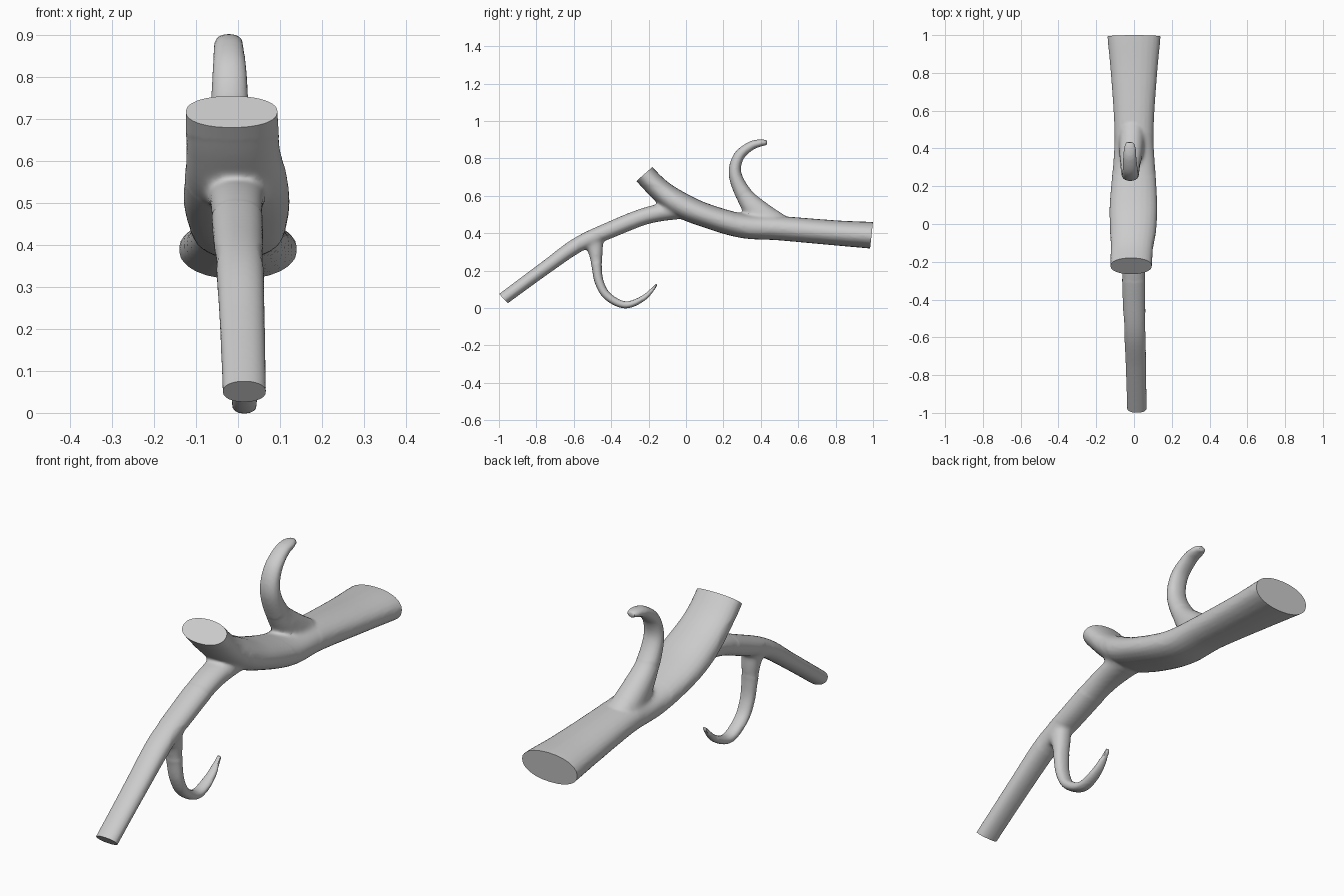
import bpy, bmesh, math
from mathutils import Vector

if "Cube" in bpy.data.objects:
    bpy.data.objects.remove(bpy.data.objects["Cube"])

SIDES, STEPS = 24, 8


def spline(pts):
    """Smooth interpolation through rows of (x, y, z, thickness, width)."""
    p = [pts[0]] + pts + [pts[-1]]
    out = []
    for i in range(1, len(p) - 2):
        for s in range(STEPS):
            t = s / STEPS
            out.append([0.5 * (2 * b + (c - a) * t + (2 * a - 5 * b + 4 * c - d) * t * t
                               + (3 * b - a - 3 * c + d) * t ** 3)
                        for a, b, c, d in zip(*p[i - 1:i + 3])])
    return out + [list(pts[-1])]


def limb(bm, pts):
    """Closed oval tube swept along a path lying in the side plane."""
    rows = spline(pts)
    rings = []
    for i, (x, y, z, h, w) in enumerate(rows):
        a, b = rows[max(i - 1, 0)], rows[min(i + 1, len(rows) - 1)]
        t = Vector((0, b[1] - a[1], b[2] - a[2])).normalized()
        n = Vector((1, 0, 0)).cross(t)
        ring = []
        for k in range(SIDES):
            q = 2 * math.pi * k / SIDES
            c, s = math.cos(q), math.sin(q)
            c, s = (math.copysign(abs(v) ** 0.92, v) for v in (c, s))
            ring.append(bm.verts.new(Vector((x + w * c, y, z)) + n * (h * s)))
        rings.append(ring)
    for r0, r1 in zip(rings, rings[1:]):
        for k in range(SIDES):
            j = (k + 1) % SIDES
            bm.faces.new((r0[k], r0[j], r1[j], r1[k]))
    bm.faces.new(rings[0][::-1])
    bm.faces.new(rings[-1])


bm = bmesh.new()
# thick main branch, from the back end to the raised stub
limb(bm, [(0, 1.08, .382, .073, .145), (0, .98, .39, .071, .14), (0, .8, .402, .067, .123),
          (0, .5, .427, .065, .104), (0, .3, .44, .065, .113), (-.003, .1, .497, .064, .126),
          (-.005, -.04, .558, .068, .122), (-.012, -.14, .632, .06, .113),
          (-.015, -.222, .716, .057, .11), (-.015, -.29, .795, .057, .11)])
# thin side branch running forward and down
limb(bm, [(.015, -1.04, .002, .034, .052), (.015, -.97, .055, .034, .052),
          (.01, -.75, .217, .036, .054), (.005, -.58, .337, .041, .057),
          (0, -.4, .42, .044, .06), (-.003, -.2, .497, .046, .064), (-.003, 0, .53, .05, .08)])
# upper curled twig
limb(bm, [(-.01, .50, .43, .07, .07), (-.015, .385, .515, .066, .064), (-.02, .307, .612, .045, .052),
          (-.02, .262, .72, .034, .046), (-.02, .282, .81, .029, .041),
          (-.022, .345, .866, .024, .036), (-.022, .40, .883, .019, .032),
          (-.022, .433, .884, .012, .02)])
# lower hooked twig
limb(bm, [(.005, -.50, .375, .06, .045), (.007, -.484, .305, .041, .042), (.01, -.478, .23, .028, .037),
          (.013, -.464, .14, .024, .034), (.015, -.42, .064, .022, .032),
          (.015, -.325, .017, .019, .03), (.015, -.225, .055, .015, .024),
          (.015, -.155, .128, .007, .01)])
bmesh.ops.recalc_face_normals(bm, faces=bm.faces)
me = bpy.data.meshes.new("branch")
bm.to_mesh(me)
bm.free()
ob = bpy.data.objects.new("branch", me)
bpy.context.collection.objects.link(ob)

# fuse the limbs into one skin
mod = ob.modifiers.new("fuse", 'REMESH')
mod.mode, mod.voxel_size = 'VOXEL', 0.008
dg = bpy.context.evaluated_depsgraph_get()
fused = bpy.data.meshes.new_from_object(ob.evaluated_get(dg))
ob.modifiers.clear()
ob.data = fused

bm = bmesh.new()
bm.from_mesh(fused)
# soften the whole skin a little and the forks a lot
bmesh.ops.smooth_vert(bm, verts=bm.verts, factor=.5, use_axis_x=True, use_axis_y=True, use_axis_z=True)
for y, z, r in ((-.18, .53, .13), (.37, .52, .12), (-.5, .32, .08)):
    near = [v for v in bm.verts if math.hypot(v.co.y - y, v.co.z - z) < r]
    for _ in range(12):
        bmesh.ops.smooth_vert(bm, verts=near, factor=.5,
                              use_axis_x=True, use_axis_y=True, use_axis_z=True)

# saw the three ends flat
for co, no in (((0, .992, .39), (0, 1, -.11)), ((0, -.222, .717), (0, -.66, .75)),
               ((.015, -.976, .051), (0, -.72, -.69))):
    co, no = Vector(co), Vector(no).normalized()
    faces = [f for f in bm.faces if (f.calc_center_median() - co).length < .25]
    geom = set(faces)
    for f in faces:
        geom.update(f.verts)
        geom.update(f.edges)
    bmesh.ops.bisect_plane(bm, geom=list(geom), plane_co=co, plane_no=no, clear_outer=True)
    bmesh.ops.holes_fill(bm, edges=[e for e in bm.edges if e.is_boundary], sides=0)
bmesh.ops.recalc_face_normals(bm, faces=bm.faces)
bm.to_mesh(fused)
bm.free()

mat = bpy.data.materials.new("plain grey")
mat.diffuse_color = (.6, .6, .6, 1)
mat.use_nodes = True
mat.node_tree.nodes["Principled BSDF"].inputs["Base Color"].default_value = mat.diffuse_color
fused.materials.clear()
fused.materials.append(mat)
bpy.context.view_layer.objects.active = ob
ob.select_set(True)
bpy.ops.object.shade_smooth_by_angle(angle=math.radians(40))
